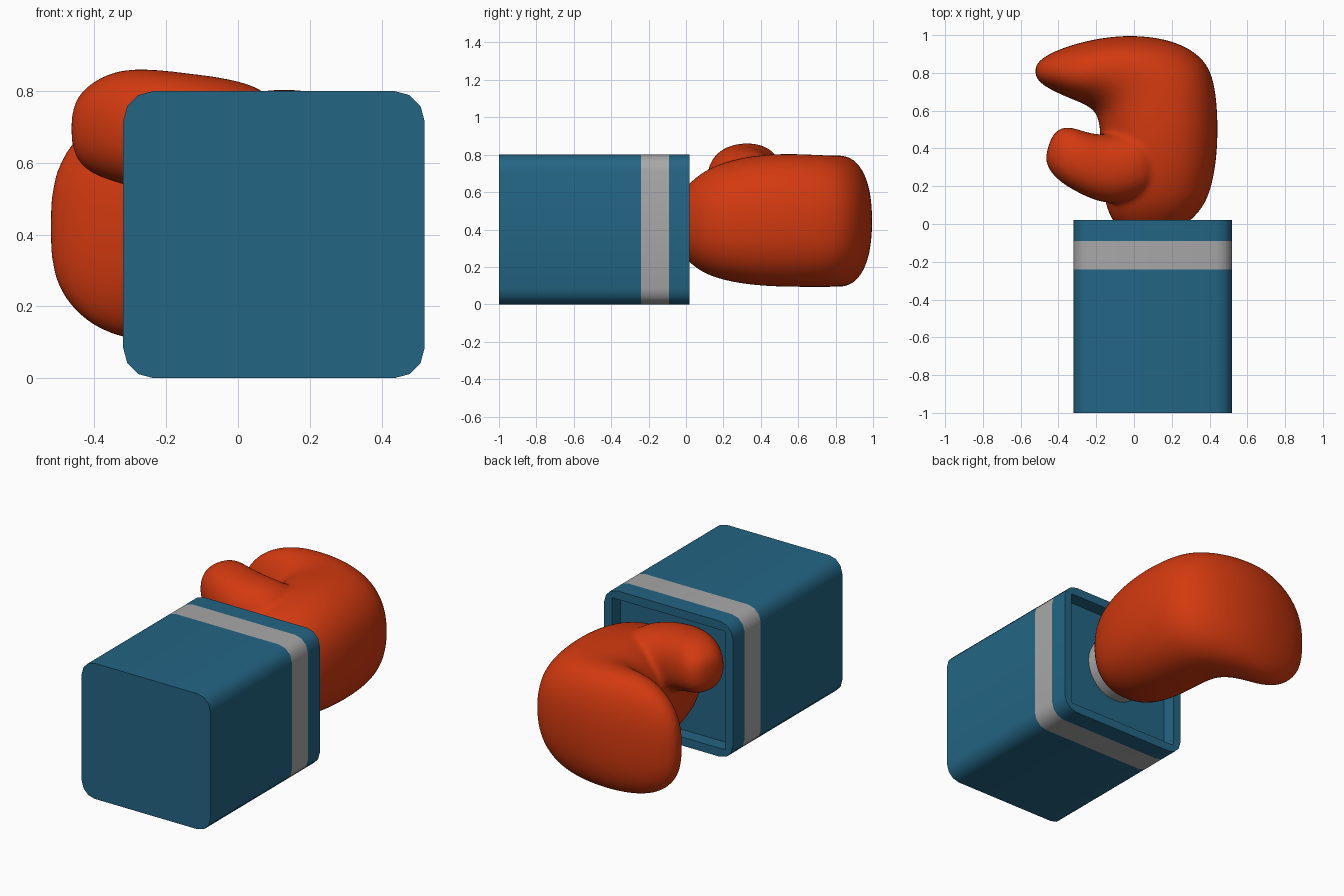
import bpy, bmesh, math

if "Cube" in bpy.data.objects:
    bpy.data.objects.remove(bpy.data.objects["Cube"])


def material(name, rgb):
    m = bpy.data.materials.new(name)
    m.diffuse_color = (*rgb, 1)
    m.use_nodes = True
    m.node_tree.nodes["Principled BSDF"].inputs["Base Color"].default_value = m.diffuse_color
    return m


BLUE = material("blue", (0.017, 0.13, 0.23))
GREY = material("grey", (0.39, 0.39, 0.39))
RED = material("red", (0.65, 0.042, 0.005))


def finish(bm, name, mats):
    bmesh.ops.recalc_face_normals(bm, faces=bm.faces)
    mesh = bpy.data.meshes.new(name)
    bm.to_mesh(mesh)
    bm.free()
    ob = bpy.data.objects.new(name, mesh)
    bpy.context.collection.objects.link(ob)
    for m in mats:
        mesh.materials.append(m)
    bpy.context.view_layer.objects.active = ob
    ob.select_set(True)
    return ob


def smooth(ob, degrees):
    bpy.ops.object.select_all(action='DESELECT')
    ob.select_set(True)
    bpy.context.view_layer.objects.active = ob
    bpy.ops.object.shade_smooth_by_angle(angle=math.radians(degrees))


def bridge(bm, a, b, mat=0):
    n = len(a)
    for i in range(n):
        f = bm.faces.new((a[i], a[(i + 1) % n], b[(i + 1) % n], b[i]))
        f.material_index = mat


def loft(bm, rings):
    for a, b in zip(rings, rings[1:]):
        bridge(bm, a, b)
    bm.faces.new(rings[0])
    bm.faces.new(rings[-1])


# Box: rounded rectangle carried along y, with a grey band and a recessed mouth
def box_ring(bm, y, inset, r):
    hx, hz = 0.42 - inset, 0.4 - inset
    pts = []
    for k, (sx, sz) in enumerate(((1, 1), (-1, 1), (-1, -1), (1, -1))):
        for j in range(4):
            t = math.radians(90 * k + 30 * j)
            pts.append(bm.verts.new((0.1 + sx * (hx - r) + r * math.cos(t), y,
                                     0.4 + sz * (hz - r) + r * math.sin(t))))
    return pts


bm = bmesh.new()
rings = [box_ring(bm, y, i, r) for y, i, r in (
    (-1, 0, 0.085), (-0.24, 0, 0.085), (-0.09, 0, 0.085), (0.02, 0, 0.085),
    (0.02, 0.05, 0.008), (-0.06, 0.05, 0.008))]
for k, (a, b) in enumerate(zip(rings, rings[1:])):
    bridge(bm, a, b, 1 if k == 1 else 0)
bm.faces.new(rings[0])
bm.faces.new(rings[-1])
smooth(finish(bm, "box", [BLUE, GREY]), 35)

# Short grey arm holding the glove
bm = bmesh.new()
loft(bm, [[bm.verts.new((0.09 + 0.19 * math.cos(math.tau * i / 32), y,
                         0.43 + 0.19 * math.sin(math.tau * i / 32)))
           for i in range(32)] for y in (-0.065, 0.01)])
smooth(finish(bm, "arm", [GREY]), 35)


# Glove: sections given as inner point, outer point, low z, high z
def section(bm, ax, ay, bx, by, lo, hi, power=2.3, n=24):
    pts = []
    for i in range(n):
        t = math.tau * i / n
        c, s = math.cos(t), math.sin(t)
        u = math.copysign(abs(c) ** (2 / power), c)
        v = math.copysign(abs(s) ** (2 / power), s)
        pts.append(bm.verts.new(((ax + bx) / 2 + u * (bx - ax) / 2,
                                 (ay + by) / 2 + u * (by - ay) / 2,
                                 (lo + hi) / 2 + v * (hi - lo) / 2)))
    return pts


HAND = [
    (-0.08, -0.02, 0.26, -0.02, 0.26, 0.61),
    (-0.12, 0.02, 0.30, 0.02, 0.22, 0.65),
    (-0.16, 0.12, 0.385, 0.10, 0.15, 0.73),
    (-0.18, 0.30, 0.435, 0.28, 0.105, 0.79),
    (-0.18, 0.48, 0.45, 0.50, 0.09, 0.81),
    (-0.19, 0.56, 0.435, 0.74, 0.09, 0.805),
    (-0.215, 0.60, 0.38, 0.88, 0.09, 0.80),
    (-0.25, 0.625, 0.22, 0.975, 0.09, 0.80),
    (-0.28, 0.64, 0.0, 1.005, 0.09, 0.80),
    (-0.33, 0.66, -0.2, 0.985, 0.095, 0.79),
    (-0.41, 0.695, -0.38, 0.935, 0.13, 0.73),
    (-0.485, 0.735, -0.48, 0.885, 0.21, 0.64),
    (-0.525, 0.78, -0.525, 0.84, 0.31, 0.53),
]
THUMB = [
    (0.14, 0.18, 0.14, 0.50, 0.45, 0.78),
    (0.0, 0.12, 0.0, 0.49, 0.44, 0.835),
    (-0.15, 0.10, -0.12, 0.475, 0.47, 0.85),
    (-0.28, 0.155, -0.22, 0.475, 0.52, 0.865),
    (-0.385, 0.215, -0.30, 0.505, 0.545, 0.86),
    (-0.45, 0.28, -0.37, 0.52, 0.57, 0.82),
    (-0.475, 0.35, -0.435, 0.48, 0.62, 0.77),
]
bm = bmesh.new()
for part in (HAND, THUMB):
    loft(bm, [section(bm, *s) for s in part])
glove = finish(bm, "glove", [RED])
sub = glove.modifiers.new("round", 'SUBSURF')
sub.levels = sub.render_levels = 2
fuse = glove.modifiers.new("fuse", 'REMESH')
fuse.mode = 'VOXEL'
fuse.voxel_size = 0.014
fuse.use_smooth_shade = True
relax = glove.modifiers.new("relax", 'SMOOTH')
relax.factor = 0.5
relax.iterations = 8
smooth(glove, 80)
